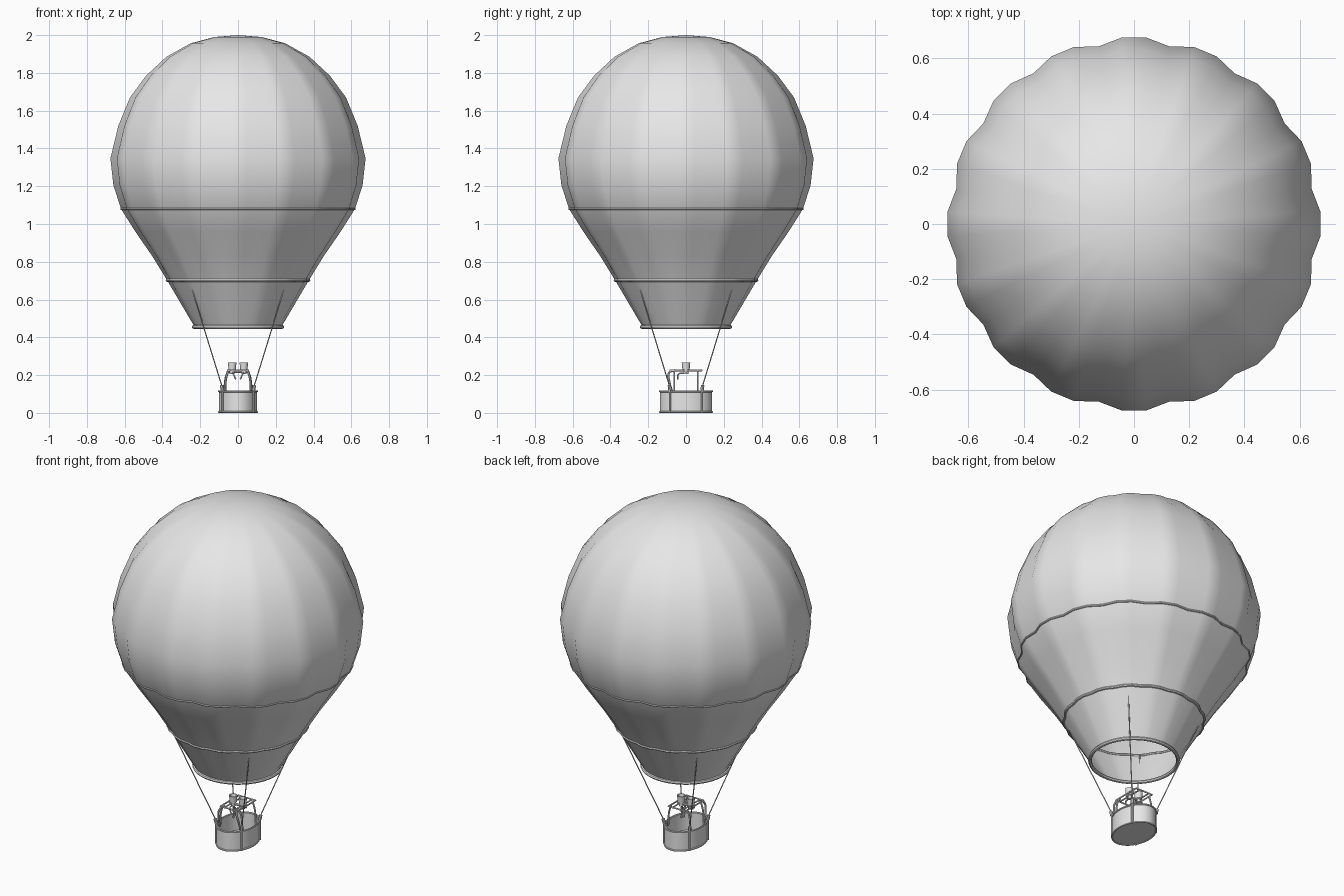
import bpy, bmesh, math
from mathutils import Vector

cube = bpy.data.objects.get("Cube")
if cube:
    bpy.data.objects.remove(cube, do_unlink=True)

grey = bpy.data.materials.new("plain_grey")
grey.use_nodes = True
grey.diffuse_color = (0.8, 0.8, 0.8, 1)
grey.node_tree.nodes["Principled BSDF"].inputs["Base Color"].default_value = (0.8, 0.8, 0.8, 1)


def add_mesh(name, mesh, angle=40):
    """Link a mesh as a smooth object with sharp corners kept."""
    mesh.materials.clear()
    mesh.materials.append(grey)
    for p in mesh.polygons:
        p.use_smooth = True
    mesh.set_sharp_from_angle(angle=math.radians(angle))
    ob = bpy.data.objects.new(name, mesh)
    bpy.context.collection.objects.link(ob)
    return ob


def lathe(name, profile, place, count, angle=40):
    """Sweep (radius, z) pairs round z; place(r, z, a) gives each point."""
    bm = bmesh.new()
    rows = []
    for r, z in profile:
        if r == 0:
            rows.append([bm.verts.new(place(0, z, 0))] * count)
        else:
            rows.append([bm.verts.new(place(r, z, (i + 0.5) * math.tau / count))
                         for i in range(count)])
    for low, high in zip(rows, rows[1:]):
        for i in range(count):
            j = (i + 1) % count
            loop = list(dict.fromkeys((low[i], low[j], high[j], high[i])))
            bm.faces.new(loop)
    bmesh.ops.recalc_face_normals(bm, faces=bm.faces[:])
    mesh = bpy.data.meshes.new(name)
    bm.to_mesh(mesh)
    bm.free()
    return add_mesh(name, mesh, angle)


def tube(name, points, radius, closed=False, smooth=False):
    """Round tube along a path."""
    curve = bpy.data.curves.new(name, "CURVE")
    curve.dimensions = "3D"
    curve.bevel_depth = radius
    curve.bevel_resolution = 2
    curve.use_fill_caps = True
    if smooth:
        s = curve.splines.new("BEZIER")
        s.bezier_points.add(len(points) - 1)
        for b, p in zip(s.bezier_points, points):
            b.co = p
            b.handle_left_type = b.handle_right_type = "AUTO"
        s.resolution_u = 6
    else:
        s = curve.splines.new("POLY")
        s.points.add(len(points) - 1)
        for b, p in zip(s.points, points):
            b.co = (*p, 1)
    s.use_cyclic_u = closed
    helper = bpy.data.objects.new(name + "_path", curve)
    bpy.context.collection.objects.link(helper)
    graph = bpy.context.evaluated_depsgraph_get()
    mesh = bpy.data.meshes.new_from_object(helper.evaluated_get(graph))
    bpy.data.objects.remove(helper, do_unlink=True)
    return add_mesh(name, mesh)


# Envelope: sixteen bulging gores, three strips each, fading at crown and skirt
GORES = 16
STRIPS = GORES * 3


def gored(r, z, a):
    fade = math.sin(math.pi * min(max((z - 0.62) / 1.36, 0), 1)) ** 0.6 if 0.62 < z < 1.98 else 0
    valley = max(0, -math.cos(a * GORES))
    r -= 0.021 * fade * valley
    return Vector((r * math.cos(a), r * math.sin(a), z))


envelope_profile = [(0.23, 0.455), (0.375, 0.70), (0.455, 0.83), (0.545, 0.96),
                    (0.621, 1.08), (0.661, 1.205), (0.677, 1.347), (0.635, 1.52),
                    (0.573, 1.67), (0.488, 1.785), (0.38, 1.885), (0.25, 1.957),
                    (0.125, 1.99), (0, 2.0)]
lathe("envelope", envelope_profile, gored, STRIPS, 60)

# Bands round the envelope
for name, r, z, thick in (("upper_band", 0.619, 1.08, 0.006),
                          ("skirt_band", 0.376, 0.702, 0.008),
                          ("mouth_band", 0.235, 0.455, 0.010)):
    ring = [gored(r, z, (i + 0.5) * math.tau / STRIPS) for i in range(STRIPS)]
    tube(name, ring, thick, closed=True)


# Oval basket with a hollow inside and a rim at top and bottom
def oval(r, z, a):
    return Vector((0.101 * r * math.cos(a), 0.138 * r * math.sin(a), z))


lathe("basket", [(0, 0.004), (1, 0.004), (1, 0.115), (0.93, 0.115),
                 (0.93, 0.016), (0, 0.016)], oval, 40)
for name, z in (("basket_top_rim", 0.114), ("basket_bottom_rim", 0.005)):
    tube(name, [oval(1, z, i * math.tau / 40) for i in range(40)], 0.005, closed=True)

# Corner posts, rope sleeves, ropes and frame legs
for sx, front_back in ((1, "left"), (-1, "right")):
    for sy, end in ((-1, "front"), (1, "back")):
        tag = f"{end}_{front_back}"
        x, y = sx * 0.083, sy * 0.085
        foot, head = Vector((x, y, 0.002)), Vector((x, y, 0.135))
        anchor = Vector((sx * 0.258, sy * 0.258, 0.70))
        tube("post_" + tag, [foot, head], 0.006)
        tube("sleeve_" + tag, [head - Vector((0, 0, 0.015)), head.lerp(anchor, 0.02)], 0.009)
        tube("rope_" + tag, [head, anchor], 0.003)
        tube("burner_leg_" + tag, [(sx * 0.072, sy * 0.062, 0.10), (sx * 0.067, sy * 0.062, 0.18),
                                   (sx * 0.053, sy * 0.062, 0.225)], 0.005, smooth=True)
    # Fuel hose looping from the front of the frame into the basket
    tube("fuel_hose_" + front_back,
         [(sx * 0.045, -0.06, 0.226), (sx * 0.055, -0.09, 0.212),
          (sx * 0.066, -0.088, 0.165), (sx * 0.068, -0.07, 0.10)], 0.006, smooth=True)
    # Burner can, flared towards the top, with a narrow neck
    lathe("burner_" + front_back,
          [(0, 0.205), (0.013, 0.205), (0.013, 0.222), (0.019, 0.226), (0.023, 0.266),
           (0.019, 0.266), (0.015, 0.24), (0, 0.24)],
          lambda r, z, a: Vector((sx * 0.031 + r * math.cos(a), r * math.sin(a), z)), 20)
    # Valve handle hanging under the burner
    tube("valve_handle_" + front_back,
         [(sx * 0.03, -0.005, 0.21), (sx * 0.025, -0.04, 0.205), (sx * 0.012, -0.044, 0.178)],
         0.004, smooth=True)

# Frame carrying the burners
corners = [(-0.055, -0.084), (0.055, -0.084), (0.055, 0.084), (-0.055, 0.084)]
tube("burner_frame", [(x, y, 0.226) for x, y in corners], 0.005, closed=True)
tube("burner_crossbar", [(-0.055, 0, 0.218), (0.055, 0, 0.218)], 0.007)
for x in (-0.031, 0.031):
    tube("burner_rail", [(x, -0.084, 0.224), (x, 0.084, 0.224)], 0.004)
